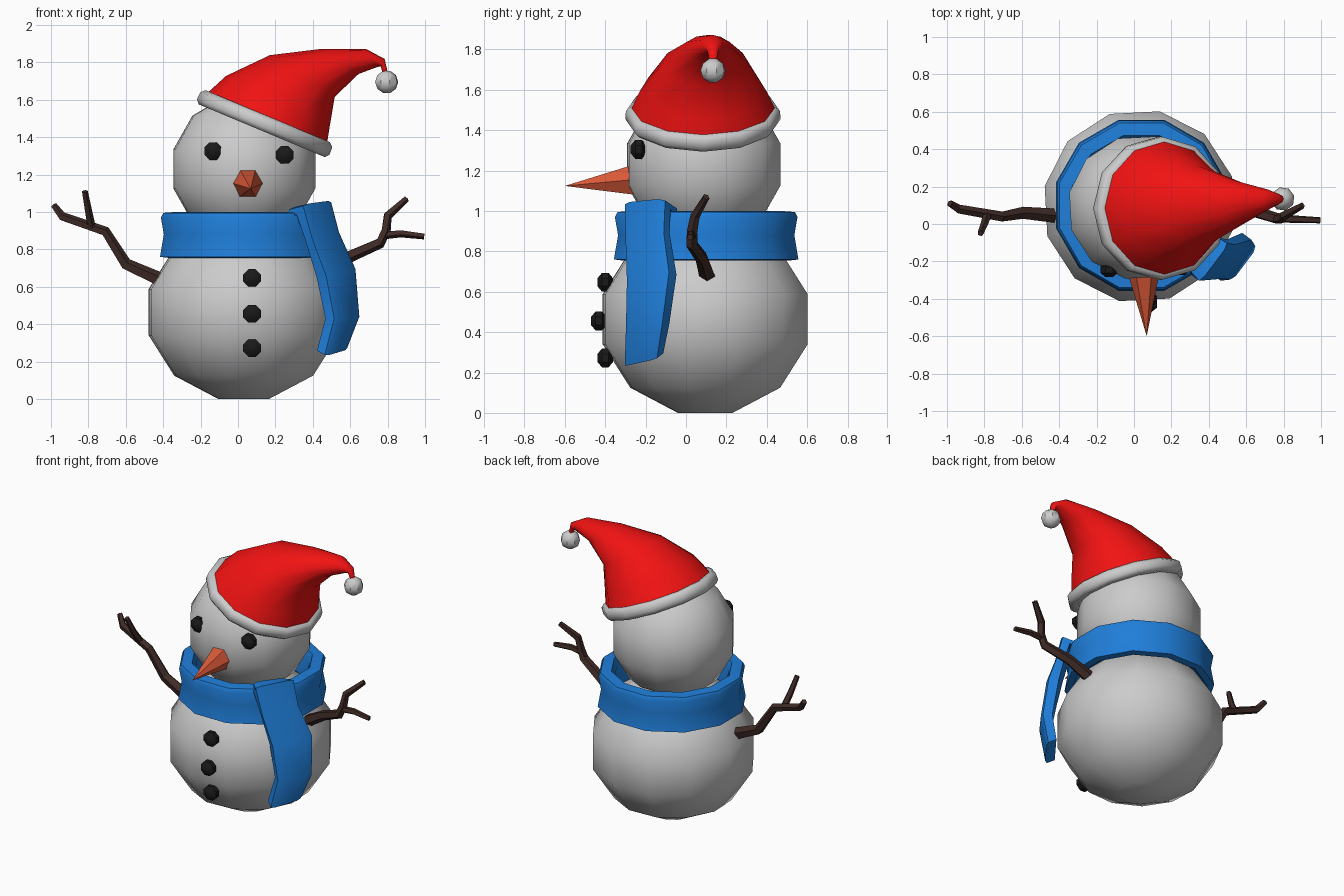
import bpy, bmesh
from math import sin, cos, pi, radians
from mathutils import Vector, Matrix

if "Cube" in bpy.data.objects:
    bpy.data.objects.remove(bpy.data.objects["Cube"])


def material(name, rgb):
    m = bpy.data.materials.new(name)
    m.diffuse_color = (*rgb, 1)
    m.use_nodes = True
    m.node_tree.nodes["Principled BSDF"].inputs["Base Color"].default_value = m.diffuse_color
    return m


RED = material("red_cloth", (0.88, 0.006, 0.006))
BLUE = material("blue_cloth", (0.014, 0.21, 0.70))
ORANGE = material("carrot", (0.70, 0.10, 0.04))
BROWN = material("bark", (0.05, 0.024, 0.02))
BLACK = material("coal", (0.01, 0.01, 0.01))


def loft(name, rings, mat=None, loop=False, angle=40):
    """Skin a list of point rings; cap the ends, or join last to first."""
    bm = bmesh.new()
    vs = [[bm.verts.new(p) for p in r] for r in rings]
    pairs = list(zip(vs, vs[1:]))
    if loop:
        pairs.append((vs[-1], vs[0]))
    else:
        bm.faces.new(vs[0])
        bm.faces.new(vs[-1])
    n = len(vs[0])
    for a, b in pairs:
        for i in range(n):
            j = (i + 1) % n
            bm.faces.new((a[i], a[j], b[j], b[i]))
    bmesh.ops.recalc_face_normals(bm, faces=bm.faces)
    me = bpy.data.meshes.new(name)
    bm.to_mesh(me)
    bm.free()
    ob = bpy.data.objects.new(name, me)
    bpy.context.collection.objects.link(ob)
    if mat:
        me.materials.append(mat)
    me.shade_smooth()
    me.set_sharp_from_angle(angle=radians(angle))
    return ob


def lathe(name, profile, n=12, spin=15, mat=None, loop=False, angle=40):
    """Revolve (radius, z) points about the local z axis."""
    s = radians(spin)
    rings = [[Vector((r * cos(s + 2 * pi * i / n), r * sin(s + 2 * pi * i / n), z))
              for i in range(n)] for r, z in profile]
    return loft(name, rings, mat, loop, angle)


def ball(name, centre, radius, height, n=12, steps=6, spin=15, mat=None):
    """Faceted ball with small flat caps at the poles."""
    prof = []
    for k in range(steps):
        a = -pi / 2 + pi * (k + 0.5) / steps
        prof.append((radius * cos(a), height * sin(a)))
    ob = lathe(name, prof, n, spin, mat)
    ob.location = centre
    return ob


def tube(name, points, radii, mat, n=5):
    """Tapered faceted branch along a path."""
    pts = [Vector(p) for p in points]
    rings = []
    for i, p in enumerate(pts):
        d = (pts[min(i + 1, len(pts) - 1)] - pts[max(i - 1, 0)]).normalized()
        u = Vector((0, 1, 0)).cross(d).normalized()
        v = d.cross(u)
        rings.append([p + radii[i] * (u * cos(2 * pi * k / n) + v * sin(2 * pi * k / n))
                      for k in range(n)])
    return loft(name, rings, mat, angle=30)


# Snow balls
ball("body", (0.03, 0.095, 0.464), 0.537, 0.48, spin=18)
ball("head", (0.034, 0.088, 1.23), 0.402, 0.402, spin=18)

# Eyes and buttons: flattened coal lumps facing forward
coals = {"eye_left": (-0.133, -0.245, 1.325), "eye_right": (0.25, -0.235, 1.305),
         "button_top": (0.075, -0.40, 0.647), "button_middle": (0.075, -0.432, 0.455),
         "button_bottom": (0.075, -0.40, 0.272)}
for name, pos in coals.items():
    ob = ball(name, pos, 0.055, 0.042, n=8, steps=4, spin=22.5, mat=BLACK)
    ob.rotation_euler.x = radians(90)

# Carrot nose
base, tip = Vector((0.05, -0.24, 1.157)), Vector((0.068, -0.6, 1.124))
nose = []
for t in (0, 0.15, 0.99):
    r = 0.084 * (1 - t) / 0.93
    c = base.lerp(tip, t)
    nose.append([c + Vector((r * cos(k * pi / 3), 0, r * sin(k * pi / 3))) for k in range(6)])
loft("nose", nose, ORANGE, angle=30)

# Hat: rings given as left x,z / right x,z / centre y / half width in y
hat_rings = [(-0.165, 1.635, 0.475, 1.36, 0.085, 0.36),
             (-0.064, 1.727, 0.49, 1.455, 0.085, 0.315),
             (0.17, 1.838, 0.517, 1.615, 0.095, 0.215),
             (0.448, 1.872, 0.645, 1.738, 0.11, 0.12),
             (0.683, 1.872, 0.745, 1.775, 0.13, 0.055),
             (0.784, 1.818, 0.763, 1.778, 0.133, 0.028),
             (0.802, 1.74, 0.778, 1.73, 0.134, 0.016)]
rings = []
for x0, z0, x1, z1, y, w in hat_rings:
    c = Vector(((x0 + x1) / 2, y, (z0 + z1) / 2))
    u = Vector(((x1 - x0) / 2, 0, (z1 - z0) / 2))
    rings.append([c + u * cos(k * pi / 6) + Vector((0, w * sin(k * pi / 6), 0))
                  for k in range(12)])
loft("hat", rings, RED, angle=60)

# Hat brim and pompom
brim = lathe("hat_brim", [(0.325, -0.04), (0.365, -0.042), (0.384, -0.02), (0.382, 0.022),
                          (0.36, 0.042), (0.325, 0.04)], spin=0, loop=True, angle=60)
brim.matrix_world = Matrix.Translation((0.143, 0.084, 1.473)) @ Matrix.Rotation(radians(22.7), 4, 'Y')
ball("pompom", (0.795, 0.134, 1.695), 0.064, 0.062, n=8, steps=5)

# Scarf collar
collar = lathe("scarf_collar", [(0.43, 0.755), (0.473, 0.76), (0.452, 0.88), (0.468, 0.97),
                                (0.455, 0.995), (0.385, 1.0), (0.365, 0.95), (0.365, 0.80)],
               spin=15, mat=BLUE, loop=True)
collar.location = (0.04, 0.1, 0)

# Scarf tail: centre, half width, half thickness, thickness tilt (degrees up), edge rise
t_dir, n_dir = Vector((0.6, 0.8, 0)), Vector((0.8, -0.6, 0))
tail = []
for x, y, z, w, h, tilt, rise in [(0.335, -0.13, 0.985, 0.11, 0.04, 80, 0),
                                  (0.405, -0.19, 1.02, 0.125, 0.045, 45, 0.01),
                                  (0.45, -0.19, 0.87, 0.118, 0.035, 0, 0.02),
                                  (0.525, -0.17, 0.67, 0.13, 0.045, 10, 0.02),
                                  (0.558, -0.19, 0.435, 0.112, 0.042, 0, 0.005),
                                  (0.503, -0.208, 0.265, 0.10, 0.04, -25, 0.018)]:
    a = radians(tilt)
    n = n_dir * cos(a) + Vector((0, 0, sin(a)))
    t = t_dir * w + Vector((0, 0, rise))
    c = Vector((x, y, z))
    tail.append([c + t * s + n * h * q for s, q in
                 ((-1, -0.7), (-1, 0.7), (-0.7, 1), (0.7, 1), (1, 0.7), (1, -0.7))])
loft("scarf_tail", tail, BLUE)

# Stick arms with side twigs
tube("arm_left", [(-0.38, 0.04, 0.62), (-0.6, 0.06, 0.72), (-0.71, 0.04, 0.895),
                  (-0.94, 0.08, 0.975), (-0.985, 0.11, 1.035)],
     [0.042, 0.034, 0.028, 0.025, 0.018], BROWN)
tube("twig_left", [(-0.785, 0.05, 0.92), (-0.80, 0.0, 1.0), (-0.82, -0.05, 1.11)],
     [0.024, 0.021, 0.017], BROWN)
tube("arm_right", [(0.44, 0.11, 0.67), (0.6, 0.08, 0.765), (0.76, 0.03, 0.835),
                   (0.79, 0.03, 0.90), (0.80, 0.045, 0.98), (0.90, 0.10, 1.07)],
     [0.042, 0.034, 0.03, 0.027, 0.025, 0.018], BROWN)
tube("twig_right", [(0.775, 0.03, 0.875), (0.87, 0.025, 0.885), (0.995, 0.02, 0.87)],
     [0.022, 0.021, 0.017], BROWN)
